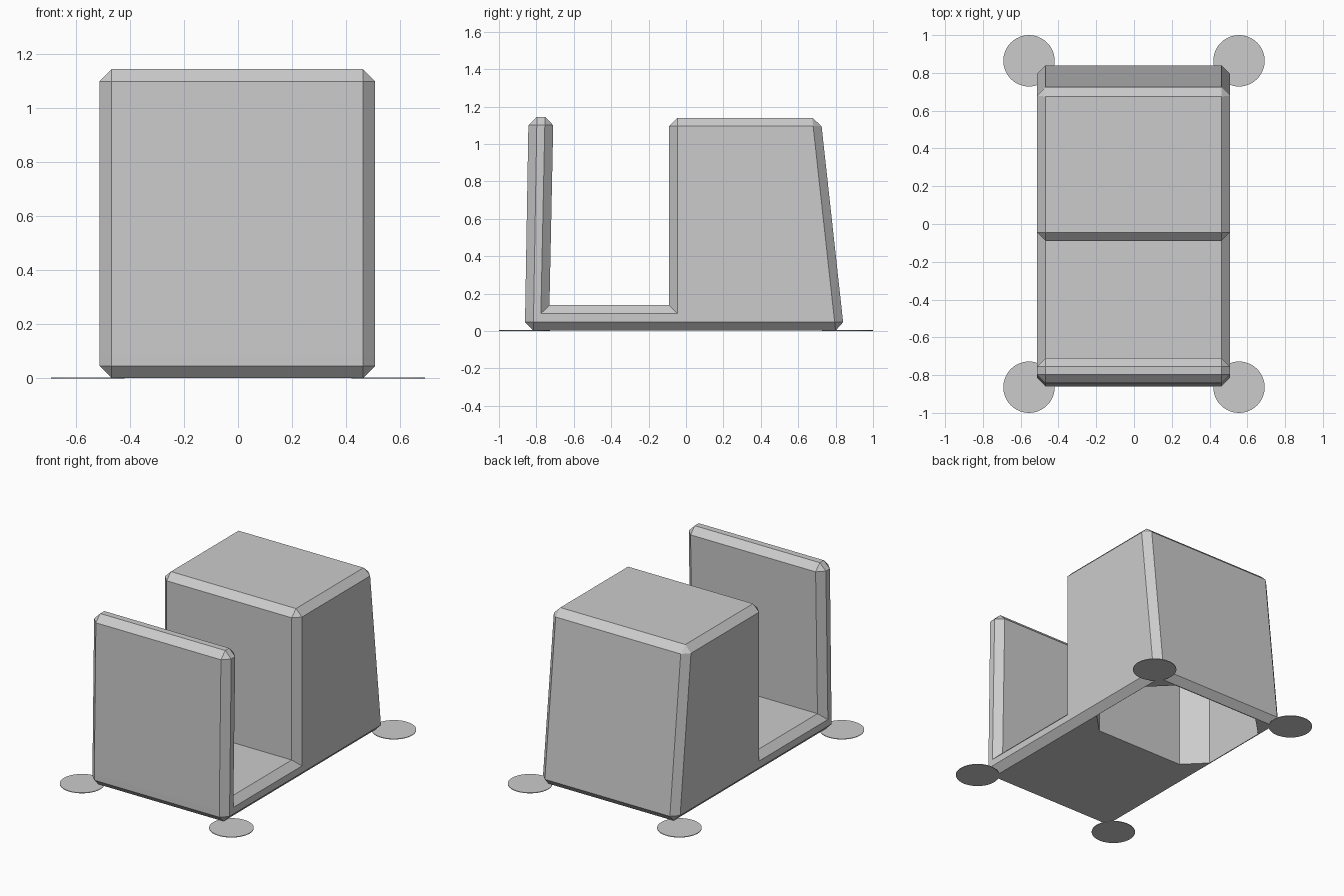
import bpy, bmesh, math

if "Cube" in bpy.data.objects:
    bpy.data.objects.remove(bpy.data.objects["Cube"])

grey = bpy.data.materials.new("light grey plastic")
grey.diffuse_color = (0.6, 0.6, 0.6, 1)
grey.use_nodes = True
grey.node_tree.nodes["Principled BSDF"].inputs["Base Color"].default_value = grey.diffuse_color


def finish(bm, name):
    bmesh.ops.recalc_face_normals(bm, faces=bm.faces)
    mesh = bpy.data.meshes.new(name)
    bm.to_mesh(mesh)
    bm.free()
    mesh.materials.append(grey)
    obj = bpy.data.objects.new(name, mesh)
    bpy.context.collection.objects.link(obj)
    return obj


def loft(bm, ring_a, ring_b):
    """Closed prism between two matching rings of points."""
    a = [bm.verts.new(p) for p in ring_a]
    b = [bm.verts.new(p) for p in ring_b]
    bm.faces.new(a)
    bm.faces.new(b[::-1])
    for i in range(len(a)):
        j = (i + 1) % len(a)
        bm.faces.new((a[i], b[i], b[j], a[j]))
    bmesh.ops.recalc_face_normals(bm, faces=bm.faces)


# Holder body: side profile (y, z) extruded across x, convex edges chamfered
profile = [(-0.86, 0.002), (-0.86, 0.09), (-0.842, 1.145), (-0.709, 1.145),
           (-0.73, 0.138), (-0.09, 0.138), (-0.09, 1.14), (0.72, 1.14),
           (0.845, 0.002)]
bm = bmesh.new()
loft(bm, [(-0.513, y, z) for y, z in profile],
     [(0.508, y, z) for y, z in profile])
convex = [e for e in bm.edges if e.calc_face_angle_signed() > math.radians(30)]
bmesh.ops.bevel(bm, geom=convex, offset=0.045, offset_type='OFFSET',
                segments=1, profile=0.5, affect='EDGES', clamp_overlap=False)
body = finish(bm, "holder_body")


# Hollow in the rear block, open underneath, with chamfered corners
def octagon(back, z, x=0.462, front=0.052, c=0.135):
    return [(x, front + c, z), (x, back - c, z), (x - c, back, z),
            (c - x, back, z), (-x, back - c, z), (-x, front + c, z),
            (c - x, front, z), (x - c, front, z)]


bm = bmesh.new()
loft(bm, octagon(0.80, -0.05), octagon(0.675, 1.09))
cutter = finish(bm, "hollow_cutter")
cutter.hide_render = True
cut = body.modifiers.new("hollow", 'BOOLEAN')
cut.operation = 'DIFFERENCE'
cut.solver = 'EXACT'
cut.object = cutter
bpy.context.view_layer.objects.active = body
bpy.ops.object.modifier_apply(modifier=cut.name)
bpy.data.objects.remove(cutter)

# Thin round pads at the four corners
for side, x in (("left", -0.556), ("right", 0.556)):
    for end, y in (("front", -0.864), ("back", 0.864)):
        bm = bmesh.new()
        bmesh.ops.create_cone(bm, cap_ends=True, segments=48, radius1=0.136,
                              radius2=0.136, depth=0.004)
        bmesh.ops.translate(bm, verts=bm.verts, vec=(x, y, 0.002))
        finish(bm, f"{end}_{side}_pad")
